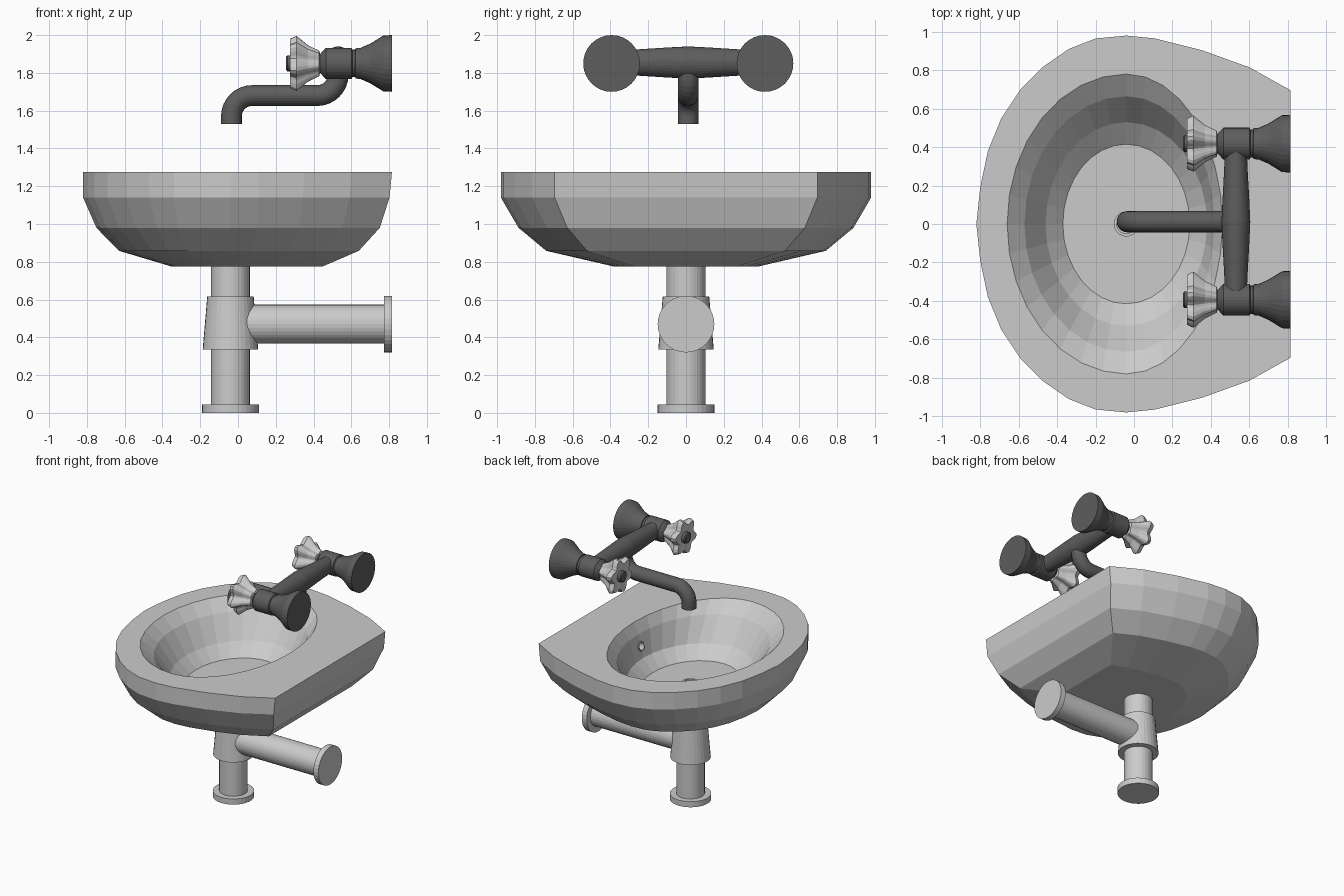
import bpy, bmesh, math
from mathutils import Vector

cube = bpy.data.objects.get("Cube")
if cube:
    bpy.data.objects.remove(cube)


def material(name, value):
    m = bpy.data.materials.new(name)
    m.use_nodes = True
    colour = (value, value, value, 1)
    m.diffuse_color = colour
    m.node_tree.nodes["Principled BSDF"].inputs["Base Color"].default_value = colour
    return m


PORCELAIN = material("light grey porcelain", 0.6)
METAL = material("dark grey metal", 0.11)
AX = -0.04          # drain axis
TAP_Y, TAP_Z = 0.012, 1.855


def loft(name, rings, mat, closed=False):
    """Skin a list of equal-length point rings; cap both ends unless closed."""
    bm = bmesh.new()
    loops = [[bm.verts.new(p) for p in ring] for ring in rings]
    pairs = list(zip(loops, loops[1:]))
    if closed:
        pairs.append((loops[-1], loops[0]))
    for a, b in pairs:
        for i in range(len(a)):
            j = (i + 1) % len(a)
            bm.faces.new((a[i], a[j], b[j], b[i]))
    if not closed:
        bm.faces.new(loops[0])
        bm.faces.new(loops[-1])
    bmesh.ops.recalc_face_normals(bm, faces=bm.faces)
    mesh = bpy.data.meshes.new(name)
    bm.to_mesh(mesh)
    bm.free()
    mesh.materials.append(mat)
    ob = bpy.data.objects.new(name, mesh)
    bpy.context.collection.objects.link(ob)
    return ob


def lathe(name, profile, origin, axis, mat, sides=32, lobes=0, closed=False):
    """Turn (distance, radius) pairs around an axis, optionally fluted."""
    q = Vector(axis).to_track_quat('Z', 'Y')
    rings = []
    for t, r in profile:
        ring = []
        for i in range(sides):
            a = math.tau * i / sides
            dent = 1.0
            if lobes:
                dent -= 0.3 * (0.5 - 0.5 * math.cos(lobes * (a - math.radians(15)))) * min(1, r / 0.12)
            ring.append(Vector(origin) + q @ Vector((r * dent * math.cos(a), r * dent * math.sin(a), t)))
        rings.append(ring)
    return loft(name, rings, mat, closed)


# Basin outline: curved half, mirrored, with a straight wall side
half = [(-0.80, 0.19), (-0.76, 0.38), (-0.69, 0.55), (-0.59, 0.70), (-0.47, 0.82),
        (-0.34, 0.91), (-0.20, 0.965), (-0.04, 0.98), (0.11, 0.965), (0.35, 0.905),
        (0.60, 0.815), (0.815, 0.695)]
wall = [(0.815, 0.695 * (1 - k / 4)) for k in range(1, 8)]
outline = [(-0.82, 0)] + half + wall + [(x, -y) for x, y in reversed(half)]


def outer(z, front, back, side):
    return [(AX + (x - AX) * (front if x < AX else back), y * side, z) for x, y in outline]


def inner(z, front, back, side):
    pts = []
    for i in range(len(outline)):
        a = math.tau * i / len(outline)
        c = -math.cos(a)
        pts.append((AX + c * (front if c < 0 else back), side * math.sin(a), z))
    return pts


basin = loft("basin", [
    outer(0.775, 0.40, 0.57, 0.39),
    outer(0.858, 0.757, 0.795, 0.755),
    outer(0.98, 0.91, 0.925, 0.905),
    outer(1.14, 1, 0.985, 1),
    outer(1.275, 1, 1, 1),
    inner(1.275, 0.62, 0.50, 0.78),
    inner(1.19, 0.53, 0.46, 0.665),
    inner(1.01, 0.42, 0.42, 0.53),
    inner(0.92, 0.33, 0.33, 0.415),
], PORCELAIN)

# Drain and overflow holes
slope = Vector((-1, 0, 0.23)).normalized()
cutters = [
    lathe("drain_cutter", [(-0.08, 0.05), (0.1, 0.05)], (AX, 0, 0.92), (0, 0, 1), PORCELAIN),
    lathe("overflow_cutter", [(-0.08, 0.03), (0.08, 0.03)], (0.40, 0, 1.1), slope, PORCELAIN),
]
for c in cutters:
    mod = basin.modifiers.new(c.name, 'BOOLEAN')
    mod.operation = 'DIFFERENCE'
    mod.solver = 'EXACT'
    mod.object = c
    c.hide_render = True
    c.hide_set(True)


def trim(name, origin, axis, r_in, r_out):
    lathe(name, [(-0.01, r_in), (-0.01, r_out), (0.01, r_out), (0.01, r_in)],
          origin, axis, PORCELAIN, closed=True)


trim("drain_ring", (AX, 0, 0.92), (0, 0, 1), 0.05, 0.065)
trim("overflow_ring", (0.40, 0, 1.1), slope, 0.028, 0.038)

# Waste pipes
UP = (0, 0, 1)
lathe("floor_flange", [(0, 0.15), (0.045, 0.15)], (AX, 0, 0), UP, PORCELAIN)
lathe("lower_pipe", [(0.03, 0.103), (0.4, 0.103)], (AX, 0, 0), UP, PORCELAIN)
lathe("pipe_sleeve", [(0.335, 0.147), (0.615, 0.123)], (AX, 0, 0), UP, PORCELAIN)
lathe("upper_pipe", [(0.58, 0.103), (0.79, 0.103)], (AX, 0, 0), UP, PORCELAIN)
lathe("wall_pipe", [(AX, 0.103), (0.79, 0.103)], (0, 0, 0.47), (1, 0, 0), PORCELAIN)
lathe("wall_flange", [(0.772, 0.15), (0.815, 0.15)], (0, 0, 0.47), (1, 0, 0), PORCELAIN)

# Valves with wall bells and fluted knobs
for side, sign in (("left", 1), ("right", -1)):
    at = (0, TAP_Y + sign * 0.406, 1.85)
    lathe(side + "_valve", [(0.40, 0.045), (0.43, 0.045), (0.465, 0.083), (0.60, 0.083),
                            (0.605, 0.073), (0.62, 0.073), (0.622, 0.08), (0.65, 0.083),
                            (0.70, 0.105), (0.77, 0.148), (0.815, 0.15)],
          at, (1, 0, 0), METAL)
    lathe(side + "_knob", [(0.435, 0.05), (0.43, 0.07), (0.37, 0.10), (0.31, 0.151),
                           (0.275, 0.135), (0.285, 0.05)],
          at, (1, 0, 0), PORCELAIN, sides=48, lobes=6)
    lathe(side + "_knob_cap", [(0.255, 0.035), (0.262, 0.043), (0.30, 0.043)], at, (1, 0, 0), METAL)

# Cross bar, swelling at the middle
bar = lathe("cross_bar", [(-0.36, 0.065), (-0.26, 0.07), (-0.1, 0.08), (0, 0.085),
                          (0.1, 0.08), (0.26, 0.07), (0.36, 0.065)],
            (0, 0, 0), (0, 1, 0), METAL)
bar.location = (0.53, TAP_Y, TAP_Z)
bar.scale.x = 0.88


# Spout: swept tube with two rounded bends
def bend(cx, cz, start, end, radius=0.11, steps=8):
    for k in range(steps + 1):
        a = math.radians(start + (end - start) * k / steps)
        yield cx + radius * math.cos(a), cz + radius * math.sin(a), a


path = [(0.53, 1.83, 0)]
path += list(bend(0.42, 1.79, 0, -90))
path += list(bend(0.075, 1.57, 90, 180))
path += [(-0.035, 1.53, math.pi)]
tube = []
for x, z, a in path:
    ring = []
    for i in range(24):
        b = math.tau * i / 24
        # keep the cross-section from flipping between opposite bends
        u = 0.055 * math.cos(b) * (1 if a <= 0 else -1)
        ring.append((x + u * math.cos(a), TAP_Y + 0.055 * math.sin(b), z + u * math.sin(a)))
    tube.append(ring)
loft("spout", tube, METAL)
